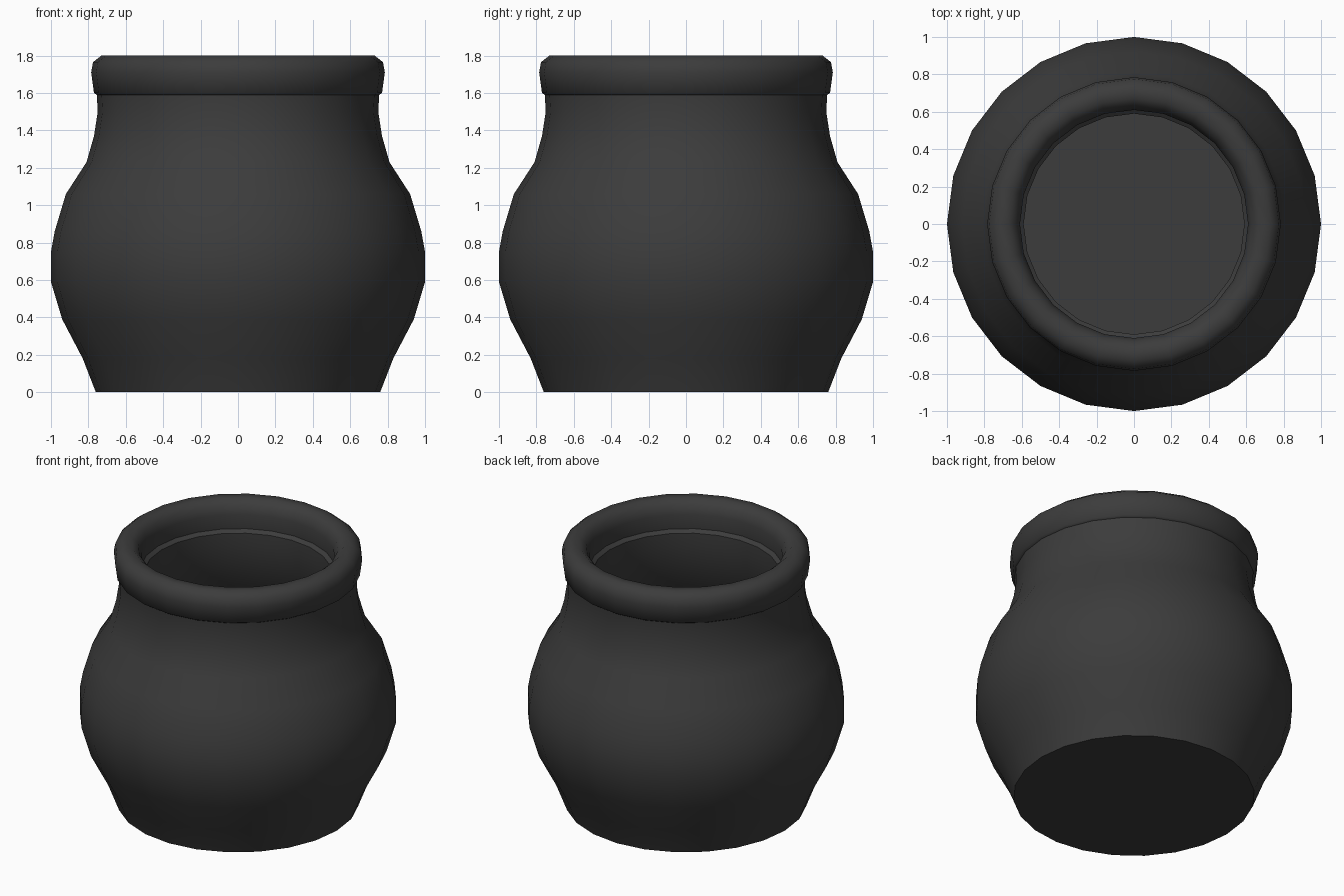
import bpy, bmesh, math

if "Cube" in bpy.data.objects:
    bpy.data.objects.remove(bpy.data.objects["Cube"])

SIDES = 24


def lathe(name, profile, mat):
    """Revolve an (r, z) profile about z; r = 0 ends are closed with a flat disc."""
    bm = bmesh.new()
    rings = []
    for r, z in profile:
        rings.append([bm.verts.new((r * math.cos(2 * math.pi * i / SIDES),
                                    r * math.sin(2 * math.pi * i / SIDES), z))
                      for i in range(SIDES)])
    for a, b in zip(rings, rings[1:]):
        for i in range(SIDES):
            j = (i + 1) % SIDES
            bm.faces.new((a[i], a[j], b[j], b[i]))
    bm.faces.new(rings[0][::-1])
    bm.faces.new(rings[-1])
    bmesh.ops.recalc_face_normals(bm, faces=bm.faces)
    mesh = bpy.data.meshes.new(name)
    bm.to_mesh(mesh)
    bm.free()
    obj = bpy.data.objects.new(name, mesh)
    bpy.context.collection.objects.link(obj)
    mesh.materials.append(mat)
    bpy.ops.object.select_all(action='DESELECT')
    obj.select_set(True)
    bpy.context.view_layer.objects.active = obj
    bpy.ops.object.shade_smooth_by_angle(angle=math.radians(50))
    return obj


iron = bpy.data.materials.new("dark_iron")
iron.diffuse_color = (0.045, 0.045, 0.045, 1)
iron.use_nodes = True
iron.node_tree.nodes["Principled BSDF"].inputs["Base Color"].default_value = iron.diffuse_color

# Outer wall, from the foot up to the neck
outer = [(0.76, 0), (0.83, 0.18), (0.94, 0.39), (1.0, 0.59), (1.0, 0.75),
         (0.98, 0.86), (0.92, 1.06), (0.81, 1.23), (0.77, 1.37),
         (0.75, 1.50), (0.755, 1.59)]
# Rolled rim
rim = [(0.77, 1.60), (0.785, 1.71), (0.775, 1.765), (0.73, 1.80),
       (0.67, 1.80), (0.63, 1.765), (0.61, 1.71), (0.615, 1.61)]
# Inner wall, from the neck down to the floor
inner = [(0.59, 1.59), (0.59, 1.50), (0.61, 1.37), (0.66, 1.20), (0.77, 1.02),
         (0.83, 0.84), (0.85, 0.67), (0.83, 0.54), (0.76, 0.37), (0.67, 0.15)]

lathe("pot", outer + rim + inner, iron)
